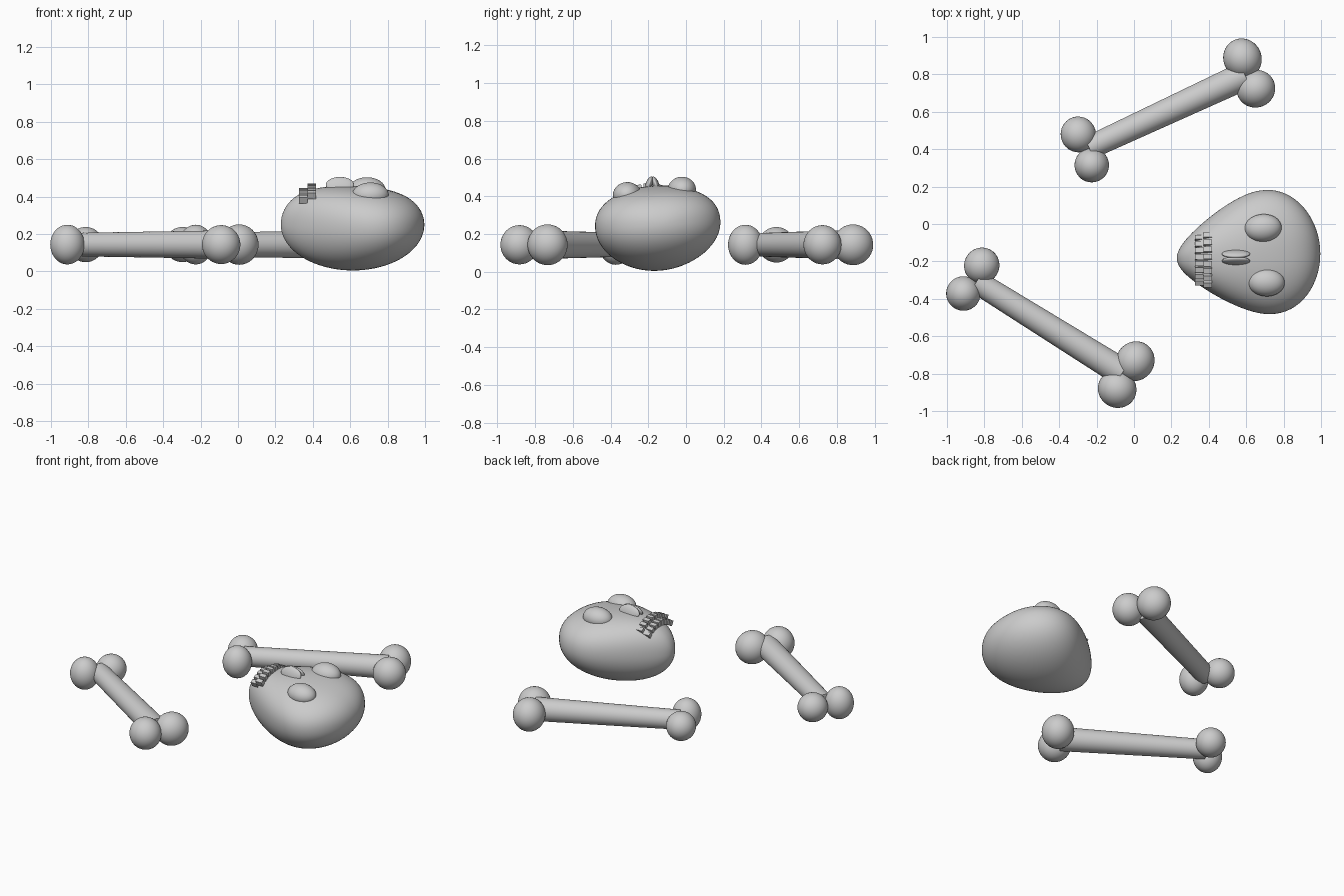
import bpy
from math import radians, sqrt, atan
from mathutils import Matrix, Vector

if "Cube" in bpy.data.objects:
    bpy.data.objects.remove(bpy.data.objects["Cube"])


def ellipsoid(name, loc, radii, rot=(0, 0, 0), segs=40, rings=20):
    bpy.ops.mesh.primitive_uv_sphere_add(segments=segs, ring_count=rings, radius=1,
                                         location=loc, rotation=[radians(a) for a in rot])
    ob = bpy.context.object
    ob.name = name
    ob.scale = radii
    bpy.ops.object.shade_smooth()
    return ob


# Long bone: tapered shaft with two rounded knobs at each end
KNOBS = [  # along, across, radii
    (0.485, 0.088, (0.102, 0.108, 0.108)),
    (0.482, -0.089, (0.104, 0.100, 0.104)),
    (-0.482, 0.089, (0.094, 0.096, 0.094)),
    (-0.486, -0.090, (0.092, 0.092, 0.106)),
]


def bone(name, x, y, angle):
    z = 0.143
    frame = Matrix.Translation((x, y, z)) @ Matrix.Rotation(radians(angle), 4, 'Z')
    bpy.ops.mesh.primitive_cone_add(vertices=40, radius1=0.063, radius2=0.076, depth=0.92)
    shaft = bpy.context.object
    shaft.name = name + "_shaft"
    shaft.matrix_world = frame @ Matrix.Rotation(radians(90), 4, 'Y')
    bpy.ops.object.shade_smooth_by_angle()
    for i, (u, v, r) in enumerate(KNOBS):
        ellipsoid(f"{name}_knob_{i + 1}", frame @ Vector((u, v, 0)), r, (0, 0, angle))


bone("back_bone", 0.177, 0.601, 24.9)
bone("front_bone", -0.452, -0.552, -31.9)

# Skull: sphere reshaped into an egg, narrow at the chin, flattened on the face
bpy.ops.mesh.primitive_uv_sphere_add(segments=64, ring_count=40, radius=1)
skull = bpy.context.object
skull.name = "skull"
for vert in skull.data.vertices:
    c, b, t = vert.co.x, vert.co.y, vert.co.z   # poles lie along the skull length
    width = 0.312 + 0.14 * t - (0.06 * t * t if t > 0 else 0)
    if c > 0:
        height = 0.205 + 0.05 * t * t - 0.01 * t
        s = max(sqrt(max(0, 1 - t * t)), 1e-6)
        k = ((abs(b) / s) ** 2.3 + (c / s) ** 2.3) ** (-1 / 2.3)   # squarer face
        b, c = b * k, c * k
    else:
        height = 0.245
    vert.co = (0.384 * t, width * b, height * c)
skull.location = (0.612, -0.158, 0.25)
skull.rotation_euler = (radians(4), 0, radians(4.5))
skull.data.flip_normals()   # axis swap mirrors the mesh
bpy.ops.object.shade_smooth()

# Eyes
ellipsoid("eye_left", (0.69, -0.022, 0.435), (0.099, 0.075, 0.068), (4, 0, 4))
ellipsoid("eye_right", (0.708, -0.312, 0.408), (0.098, 0.075, 0.067), (4, 0, -2))

# Nose: two thin slivers leaning together
for side, y in (("left", -0.160), ("right", -0.197)):
    lean = 20 if side == "left" else -20
    ellipsoid("nostril_" + side, (0.545, y, 0.462), (0.076, 0.018, 0.045),
              (lean, 0, 0), 24, 12)

# Teeth: two curved rows of small blocks
for row, x, z, half in (("lower", 0.348, 0.428, 0.115), ("upper", 0.394, 0.451, 0.127)):
    n = 8
    for i in range(n):
        s = -1 + 2 * i / (n - 1)
        bpy.ops.mesh.primitive_cube_add(size=1, location=(x, -0.193 + half * s, z - 0.042 * s * s),
                                        rotation=(atan(-0.084 * s / half) * 0.8, 0, 0))
        tooth = bpy.context.object
        tooth.name = f"{row}_tooth_{i + 1}"
        tooth.scale = (0.045, 0.027, 0.036)
